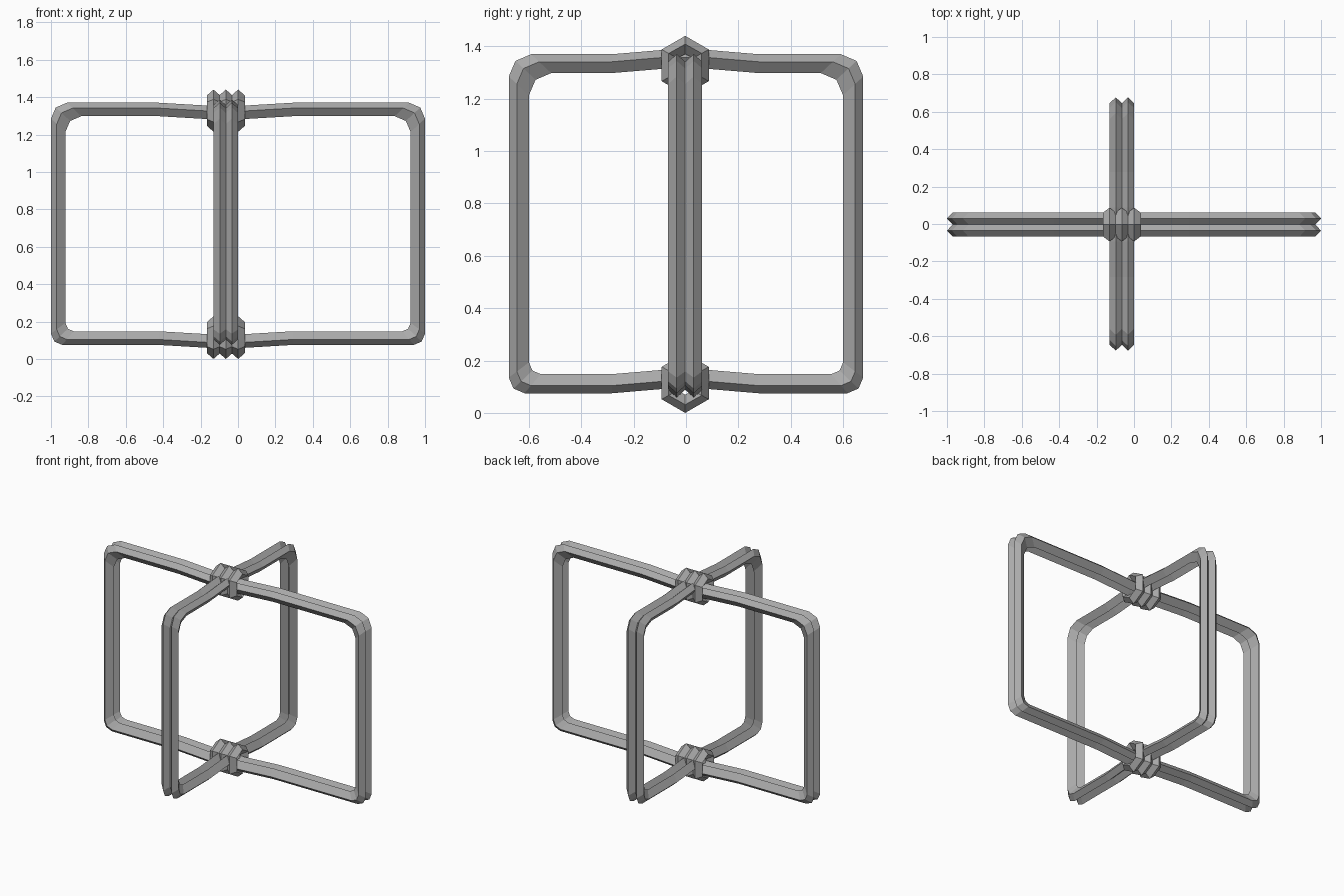
import bpy, bmesh

if "Cube" in bpy.data.objects:
    bpy.data.objects.remove(bpy.data.objects["Cube"])

steel = bpy.data.materials.new("steel_grey")
steel.diffuse_color = (0.40, 0.40, 0.40, 1)
steel.use_nodes = True
steel.node_tree.nodes["Principled BSDF"].inputs["Base Color"].default_value = steel.diffuse_color


def strand_loops(name, outer, inner, to_world, centres, half_width, ridge):
    """Closed loops of diamond section: outer ridge, two side edges, inner ridge."""
    bm = bmesh.new()
    n = len(outer)
    for c in centres:
        rings = []
        for (a, b), (p, q) in zip(outer, inner):
            ma, mb = a + (p - a) * ridge, b + (q - b) * ridge
            section = [(a, b, c), (ma, mb, c + half_width), (p, q, c), (ma, mb, c - half_width)]
            rings.append([bm.verts.new(to_world(*s)) for s in section])
        for i in range(n):
            r, s = rings[i], rings[(i + 1) % n]
            for k in range(4):
                m = (k + 1) % 4
                bm.faces.new((r[k], r[m], s[m], s[k]))
    bmesh.ops.recalc_face_normals(bm, faces=bm.faces)
    mesh = bpy.data.meshes.new(name)
    bm.to_mesh(mesh)
    bm.free()
    mesh.materials.append(steel)
    obj = bpy.data.objects.new(name, mesh)
    bpy.context.collection.objects.link(obj)
    return obj


def frame_paths(half, mid, bend, top_shift, low_shift):
    """Outer and inner outlines of a rounded rectangular frame, bent at the crossings."""
    def outline(h, top, low, big, small):
        # right half from the bottom crossing up to the top crossing
        def side(s):
            return [(mid + s * 0.09, low + low_shift), (mid + s * bend, low),
                    (s * (h - small), low), (s * (h - small * 0.3), low + small * 0.3),
                    (s * h, low + small), (s * h, top - big),
                    (s * (h - big * 0.3), top - big * 0.3), (s * (h - big), top),
                    (mid + s * bend, top), (mid + s * 0.09, top + top_shift)]
        return side(1) + side(-1)[::-1]
    return (outline(half, 1.37, 0.075, 0.085, 0.06),
            outline(half - 0.077, 1.298, 0.148, 0.085, 0.045))


CX, CY = -0.065, -0.003      # where the two frames cross
PAIR = (-0.0325, 0.0325)     # twin strands side by side

# Wide frame, passing below the narrow one at both crossings
out, inn = frame_paths(1.0, CX, 0.36, -0.016, -0.016)
strand_loops("wide_frame", out, inn, lambda a, b, c: (a, c + CY, b), PAIR, 0.0325, 0.40)

# Narrow frame, passing above the wide one at both crossings
out, inn = frame_paths(0.677, CY, 0.28, 0.016, 0.016)
strand_loops("narrow_frame", out, inn, lambda a, b, c: (c + CX, a, b), PAIR, 0.0325, 0.40)


# Triple binding loops around each crossing
def hexagon(w, top, bottom, slope):
    return [(CY, top), (CY + w, top - slope), (CY + w, bottom + slope),
            (CY, bottom), (CY - w, bottom + slope), (CY - w, top - slope)]


for name, low, high in (("top_binding", 1.215, 1.44), ("bottom_binding", 0.0, 0.228)):
    strand_loops(name, hexagon(0.09, high, low, 0.052), hexagon(0.03, high - 0.07, low + 0.07, 0.015),
                 lambda a, b, c: (c + CX, a, b), (-0.066, 0, 0.066), 0.036, 0.45)
